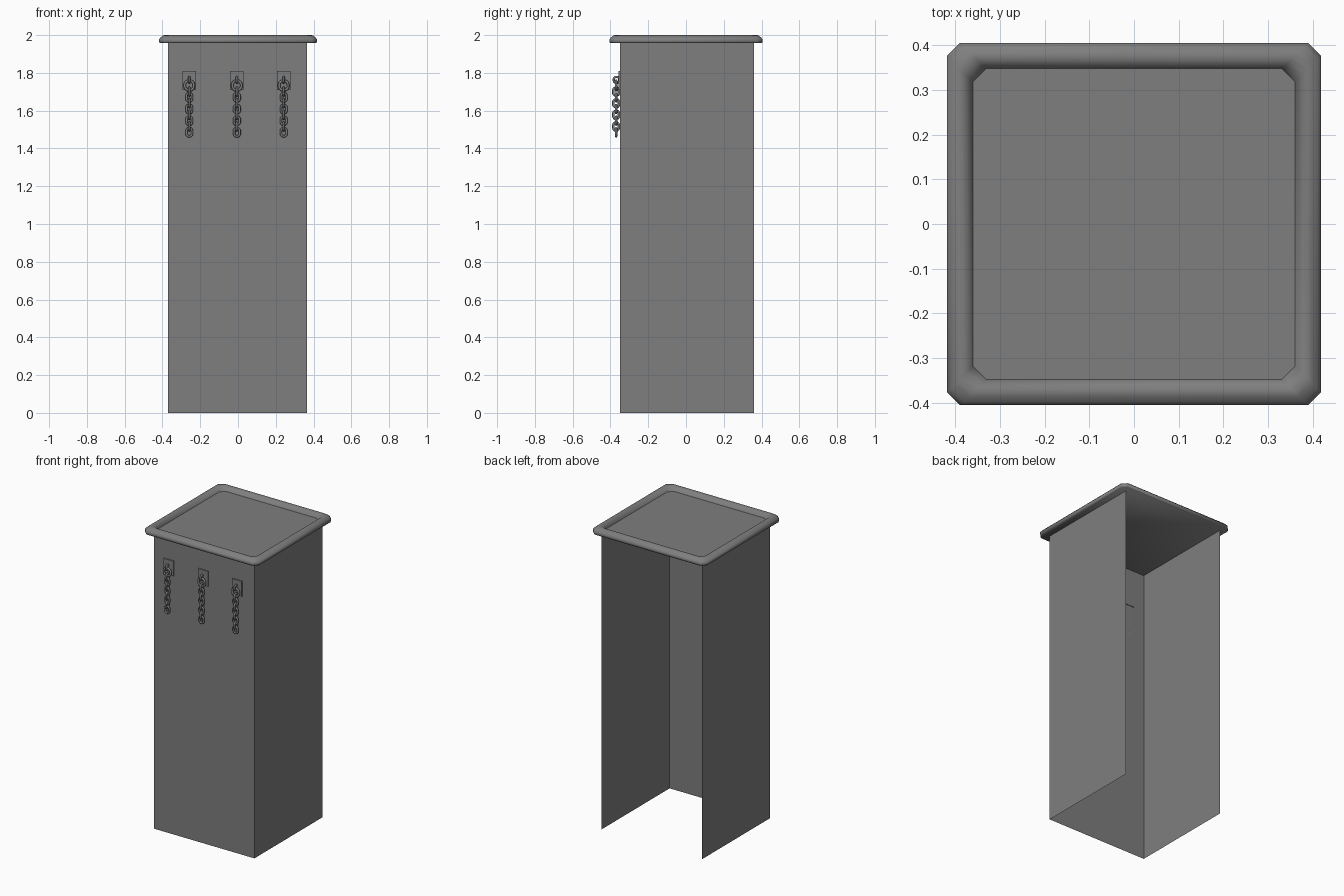
import bpy, bmesh, math

old = bpy.data.objects.get("Cube")
if old:
    bpy.data.objects.remove(old, do_unlink=True)

# Single grey material
grey = bpy.data.materials.new("dark_grey")
grey.use_nodes = True
colour = (0.21, 0.21, 0.21, 1)
grey.diffuse_color = colour
grey.node_tree.nodes["Principled BSDF"].inputs["Base Color"].default_value = colour


def finish(name, bm, smooth=None):
    mesh = bpy.data.meshes.new(name)
    bm.to_mesh(mesh)
    bm.free()
    mesh.materials.append(grey)
    ob = bpy.data.objects.new(name, mesh)
    bpy.context.collection.objects.link(ob)
    if smooth:
        bpy.ops.object.select_all(action='DESELECT')
        ob.select_set(True)
        bpy.context.view_layer.objects.active = ob
        bpy.ops.object.shade_smooth_by_angle(angle=math.radians(smooth))
    return ob


# Three thin walls, open at the back and underneath
bm = bmesh.new()
corners = [(-0.37, 0.36), (-0.37, -0.35), (0.365, -0.35), (0.365, 0.36)]
low = [bm.verts.new((x, y, 0)) for x, y in corners]
high = [bm.verts.new((x, y, 1.962)) for x, y in corners]
for i in range(3):
    bm.faces.new((low[i], low[i + 1], high[i + 1], high[i]))
finish("walls", bm)


# Rim: rounded profile swept round a rectangle with clipped corners
def clipped_loop(bm, inset, z, clip=0.029):
    a, b = 0.418 - inset, 0.405 - inset
    pts = [(a, b - clip), (a - clip, b), (clip - a, b), (-a, b - clip),
           (-a, clip - b), (clip - a, -b), (a - clip, -b), (a, clip - b)]
    return [bm.verts.new((x, y, z)) for x, y in pts]


bm = bmesh.new()
profile = [(0.004, 1.958), (0, 1.964), (0, 1.978), (0.008, 1.988),
           (0.02, 1.998), (0.03, 2.0), (0.041, 1.997), (0.052, 1.986), (0.058, 1.972)]
loops = [clipped_loop(bm, d, z) for d, z in profile]
for p, q in zip(loops, loops[1:]):
    for i in range(8):
        j = (i + 1) % 8
        bm.faces.new((p[i], p[j], q[j], q[i]))
bm.faces.new(reversed(loops[0]))
finish("lid_rim", bm, 50)

# Flat lid panel set inside the rim
bm = bmesh.new()
bm.faces.new(clipped_loop(bm, 0.058, 1.972))
finish("lid_panel", bm)


# Stretched ring standing upright, facing the front or turned side-on
def chain_link(name, x, y, z, width, height, wire, side_on):
    bm = bmesh.new()
    major, minor = 16, 8
    r = width / 2 - wire
    stretch = (height - width) / 2
    rings = []
    for i in range(major):
        a = math.tau * (i + 0.5) / major
        ring = []
        for j in range(minor):
            b = math.tau * j / minor
            d = r + wire * math.cos(b)
            u, v = d * math.cos(a), wire * math.sin(b)
            w = d * math.sin(a) + math.copysign(stretch, math.sin(a))
            pos = (x + v, y + u, z + w) if side_on else (x + u, y + v, z + w)
            ring.append(bm.verts.new(pos))
        rings.append(ring)
    for i in range(major):
        p, q = rings[i], rings[(i + 1) % major]
        for j in range(minor):
            k = (j + 1) % minor
            bm.faces.new((p[j], q[j], q[k], p[k]))
    bmesh.ops.recalc_face_normals(bm, faces=bm.faces)
    finish(name, bm, 60)


# Mounting plate, eye, ring and hanging links, repeated three times
for side, x in (("right", -0.258), ("middle", -0.006), ("left", 0.242)):
    bm = bmesh.new()
    bmesh.ops.create_cube(bm, size=1)
    for v in bm.verts:
        v.co = (x + v.co.x * 0.072, -0.352 + v.co.y * 0.012, 1.759 + v.co.z * 0.1)
    finish(side + "_chain_plate", bm)
    chain_link(side + "_chain_eye", x, -0.368, 1.763, 0.042, 0.044, 0.006, True)
    chain_link(side + "_chain_ring", x, -0.37, 1.733, 0.062, 0.058, 0.007, False)
    for n in range(8):
        chain_link(f"{side}_chain_link_{n + 1}", x, -0.37, 1.701 - n * 0.0308,
                   0.042, 0.056, 0.0062, n % 2 == 0)
